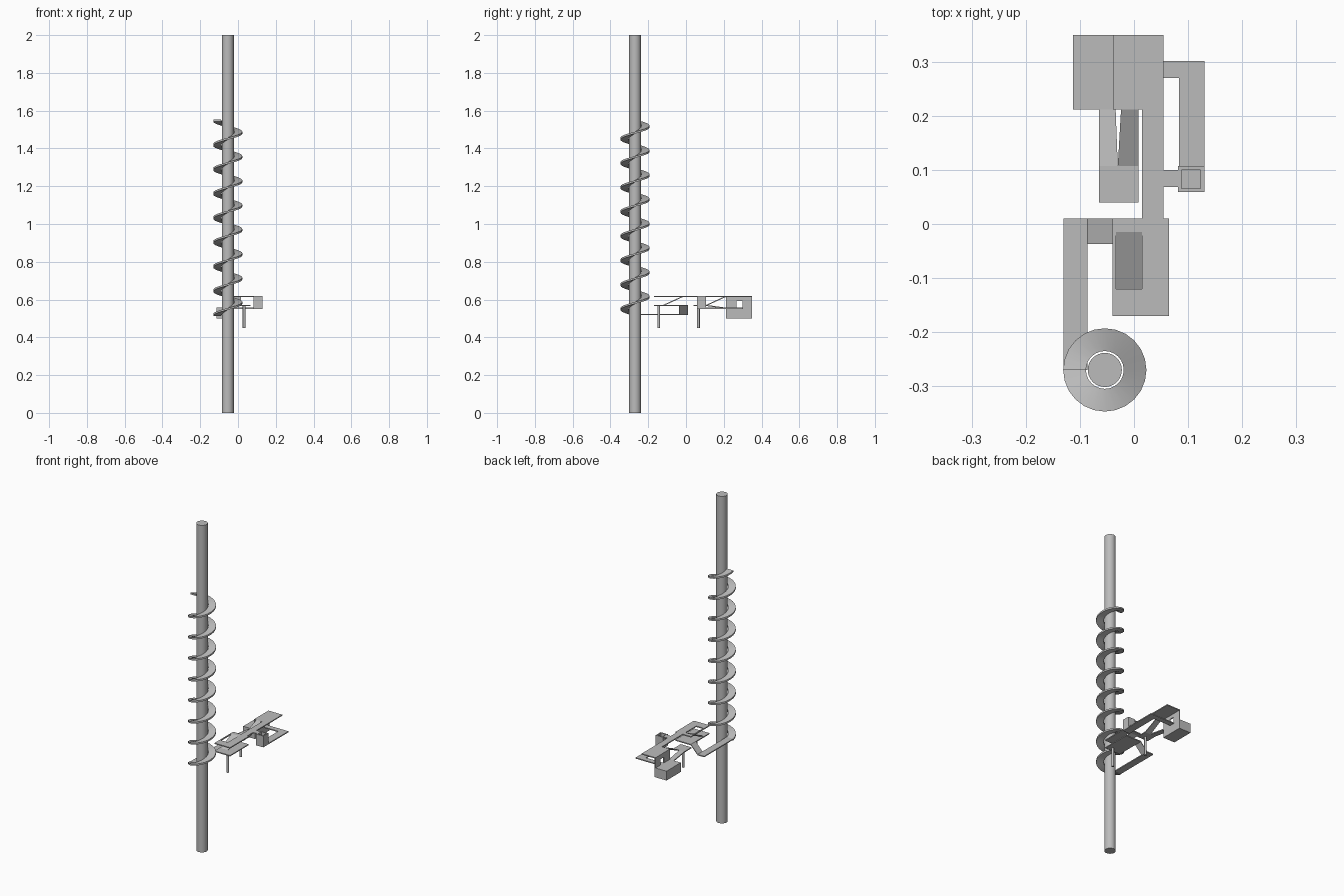
import bpy, bmesh, math
from mathutils import Vector

cube = bpy.data.objects.get("Cube")
if cube:
    bpy.data.objects.remove(cube)

grey = bpy.data.materials.new("plain grey")
grey.use_nodes = True
COLOUR = (0.5, 0.5, 0.5, 1)
grey.diffuse_color = COLOUR
grey.node_tree.nodes["Principled BSDF"].inputs["Base Color"].default_value = COLOUR

THICK = 0.006
POLE = Vector((-0.054, -0.27, 0))
UPPER, LOWER, FLOOR, ARM = 0.62, 0.572, 0.557, 0.523


def finish(name, bm, smooth=False):
    bmesh.ops.recalc_face_normals(bm, faces=bm.faces)
    mesh = bpy.data.meshes.new(name)
    bm.to_mesh(mesh)
    bm.free()
    mesh.materials.append(grey)
    obj = bpy.data.objects.new(name, mesh)
    bpy.context.collection.objects.link(obj)
    if smooth:
        bpy.ops.object.select_all(action='DESELECT')
        obj.select_set(True)
        bpy.context.view_layer.objects.active = obj
        bpy.ops.object.shade_smooth_by_angle(angle=math.radians(40))
    return obj


def add_slab(bm, corners, depth=THICK):
    """Solid below a top outline of corners."""
    top = [bm.verts.new(c) for c in corners]
    low = [bm.verts.new((c[0], c[1], c[2] - depth)) for c in corners]
    bm.faces.new(top)
    bm.faces.new(low[::-1])
    for i in range(len(top)):
        j = (i + 1) % len(top)
        bm.faces.new((top[i], low[i], low[j], top[j]))


def boxes(name, rects, z, depth=THICK):
    """Flat rectangles (x0, x1, y0, y1) with their top at z."""
    bm = bmesh.new()
    for x0, x1, y0, y1 in rects:
        add_slab(bm, [(x0, y0, z), (x1, y0, z), (x1, y1, z), (x0, y1, z)], depth)
    return finish(name, bm)


def plate(name, outline, z):
    bm = bmesh.new()
    add_slab(bm, [(x, y, z) for x, y in outline])
    return finish(name, bm)


def ramp(name, corners):
    bm = bmesh.new()
    add_slab(bm, corners)
    return finish(name, bm)


def cylinder(name, x, y, z0, z1, radius, sides):
    bm = bmesh.new()
    bmesh.ops.create_cone(bm, cap_ends=True, segments=sides, radius1=radius,
                          radius2=radius, depth=z1 - z0)
    bmesh.ops.translate(bm, verts=bm.verts, vec=(x, y, (z0 + z1) / 2))
    return finish(name, bm, True)


# Tall pole
cylinder("pole", POLE.x, POLE.y, 0, 2, 0.0315, 32)

# Spiral slide around the pole
bm = bmesh.new()
turns, steps, z_low, z_high = 8, 24, ARM, 1.553
previous = first = None
for i in range(turns * steps + 1):
    angle = math.pi + i * math.tau / steps
    z = z_low + (z_high - z_low) * i / (turns * steps)
    ring = [bm.verts.new((POLE.x + r * math.cos(angle), POLE.y + r * math.sin(angle), z + dz))
            for r, dz in ((0.035, 0), (0.077, 0), (0.077, -0.01), (0.035, -0.01))]
    if previous:
        for k in range(4):
            n = (k + 1) % 4
            bm.faces.new((previous[k], previous[n], ring[n], ring[k]))
    else:
        first = ring
    previous = ring
bm.faces.new(first)
bm.faces.new(previous)
finish("spiral_slide", bm, True)

# Walkway from the slide foot, rising to the lower deck
boxes("slide_walkway", [(-0.13, -0.086, -0.27, 0.01)], ARM)
ramp("walkway_ramp", [(-0.086, -0.037, ARM), (-0.04, -0.037, LOWER),
                      (-0.04, 0.01, LOWER), (-0.086, 0.01, ARM)])

# Front decks, joined by a ramp through the opening
boxes("lower_deck", [(-0.04, 0.065, -0.17, 0.01)], LOWER)
boxes("upper_deck", [(-0.04, -0.033, -0.17, 0.01), (0.015, 0.065, -0.17, 0.01),
                     (-0.033, 0.015, -0.17, -0.12), (-0.033, 0.015, -0.015, 0.01)], UPPER)
ramp("deck_ramp", [(-0.033, -0.12, LOWER), (0.015, -0.12, LOWER),
                   (0.015, -0.015, UPPER), (-0.033, -0.015, UPPER)])

# Long bridge ending in the rear roof
plate("bridge_and_rear_roof", [(0.015, 0.01), (0.055, 0.01), (0.055, 0.35),
                               (-0.033, 0.35), (-0.033, 0.212), (0.015, 0.212)], UPPER)

# Rear wall with a doorway, and the rear block beside it
wall = [(0.212, 0.268, 0.5, UPPER), (0.3, 0.35, 0.5, UPPER),
        (0.268, 0.3, 0.5, FLOOR), (0.268, 0.3, 0.592, UPPER)]
bm = bmesh.new()
for y0, y1, z0, z1 in wall:
    add_slab(bm, [(-0.039, y0, z1), (-0.033, y0, z1), (-0.033, y1, z1), (-0.039, y1, z1)], z1 - z0)
finish("rear_wall", bm)
boxes("rear_block", [(-0.113, -0.036, 0.212, 0.35)], FLOOR, FLOOR - 0.5)

# Side path from the doorway to the hollow tower
plate("side_path", [(-0.036, 0.27), (0.083, 0.27), (0.083, 0.06),
                    (0.13, 0.06), (0.13, 0.302), (-0.036, 0.302)], FLOOR)
boxes("side_tower", [(0.081, 0.13, 0.059, 0.066), (0.081, 0.13, 0.1, 0.107),
                     (0.081, 0.088, 0.066, 0.1), (0.123, 0.13, 0.066, 0.1)],
      UPPER, UPPER - FLOOR + THICK)
boxes("tower_link", [(0.055, 0.081, 0.068, 0.1)], UPPER)

# Middle platform with one ramp up to the roof and one down to the block
boxes("middle_platform", [(-0.065, 0.008, 0.04, 0.107)], LOWER)
ramp("middle_ramp_up", [(-0.03, 0.107, LOWER), (0.008, 0.107, LOWER),
                        (0.008, 0.212, UPPER), (-0.024, 0.212, UPPER)])
ramp("middle_ramp_down", [(-0.065, 0.107, LOWER), (-0.03, 0.107, LOWER),
                          (-0.034, 0.212, FLOOR), (-0.065, 0.212, FLOOR)])

# Support posts under the lower deck and the middle platform
for name, x, y in (("front_post", 0.032, -0.145), ("middle_post", -0.027, 0.066)):
    cylinder(name, x, y, 0.45, LOWER - THICK / 2, 0.007, 16)
